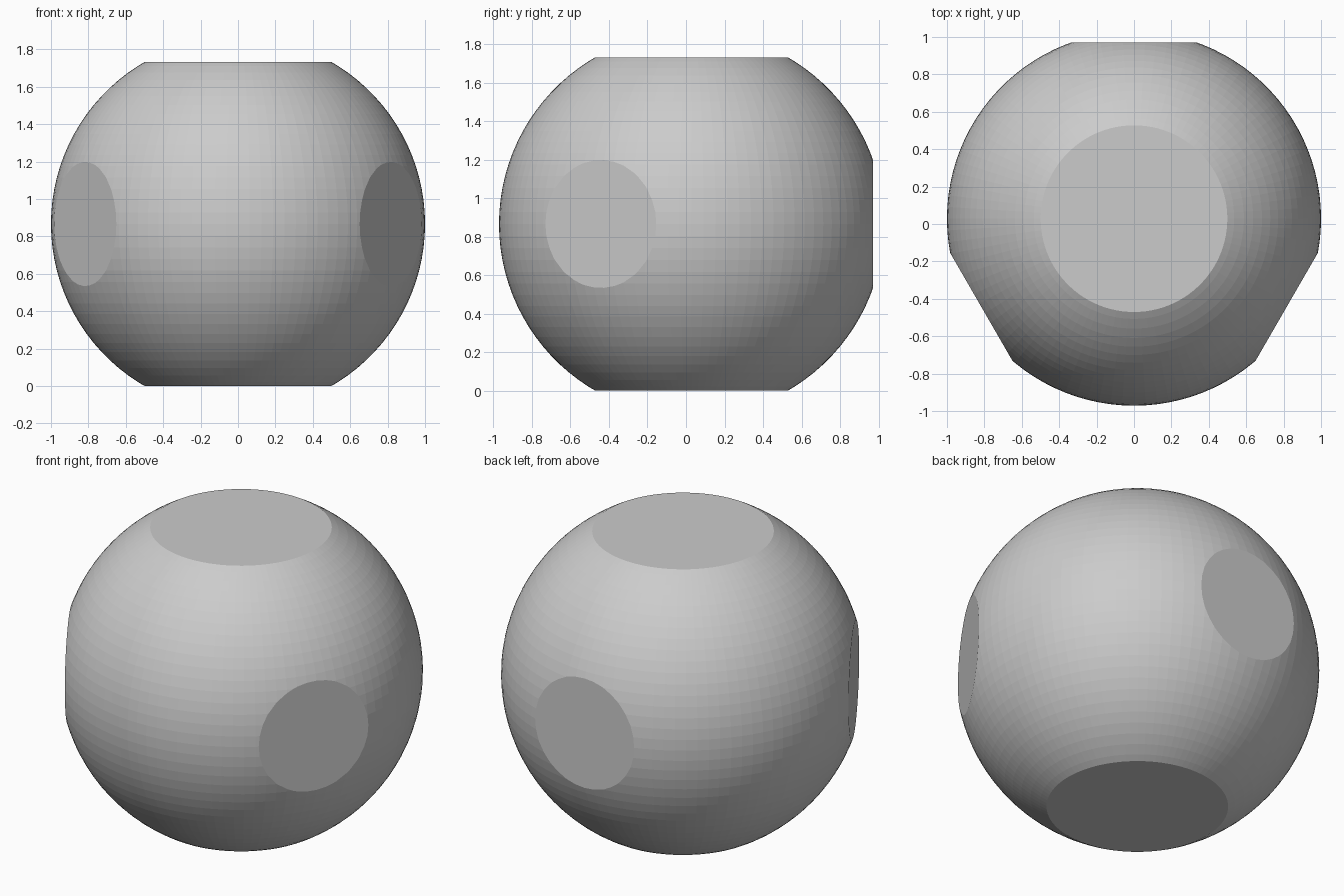
import bpy, bmesh
from math import sqrt, radians, cos, sin
from mathutils import Vector

if "Cube" in bpy.data.objects:
    bpy.data.objects.remove(bpy.data.objects["Cube"])

R = 1.0
CAP = 0.5 * sqrt(3)          # distance of top and bottom flats from the centre
SIDE = sqrt(8) / 3           # distance of the three side flats
CENTRE = Vector((0, (R - SIDE) / 2, CAP))

# Faceted ball
bm = bmesh.new()
bmesh.ops.create_uvsphere(bm, u_segments=100, v_segments=50, radius=R)


def slice_flat(normal, dist):
    """Cut the ball with a plane and close the round opening."""
    cut = bmesh.ops.bisect_plane(
        bm, geom=bm.verts[:] + bm.edges[:] + bm.faces[:], dist=1e-5,
        plane_co=normal * dist, plane_no=normal, clear_outer=True)
    bmesh.ops.holes_fill(
        bm, edges=[e for e in bm.edges if e.is_boundary], sides=0)


# Large flats at top and bottom
for z in (1, -1):
    slice_flat(Vector((0, 0, z)), CAP)

# Three smaller flats around the equator
for deg in (90, 210, 330):
    a = radians(deg)
    slice_flat(Vector((cos(a), sin(a), 0)), SIDE)

bmesh.ops.recalc_face_normals(bm, faces=bm.faces[:])
mesh = bpy.data.meshes.new("flattened_ball")
bm.to_mesh(mesh)
bm.free()
ball = bpy.data.objects.new("flattened_ball", mesh)
ball.location = CENTRE
bpy.context.collection.objects.link(ball)
